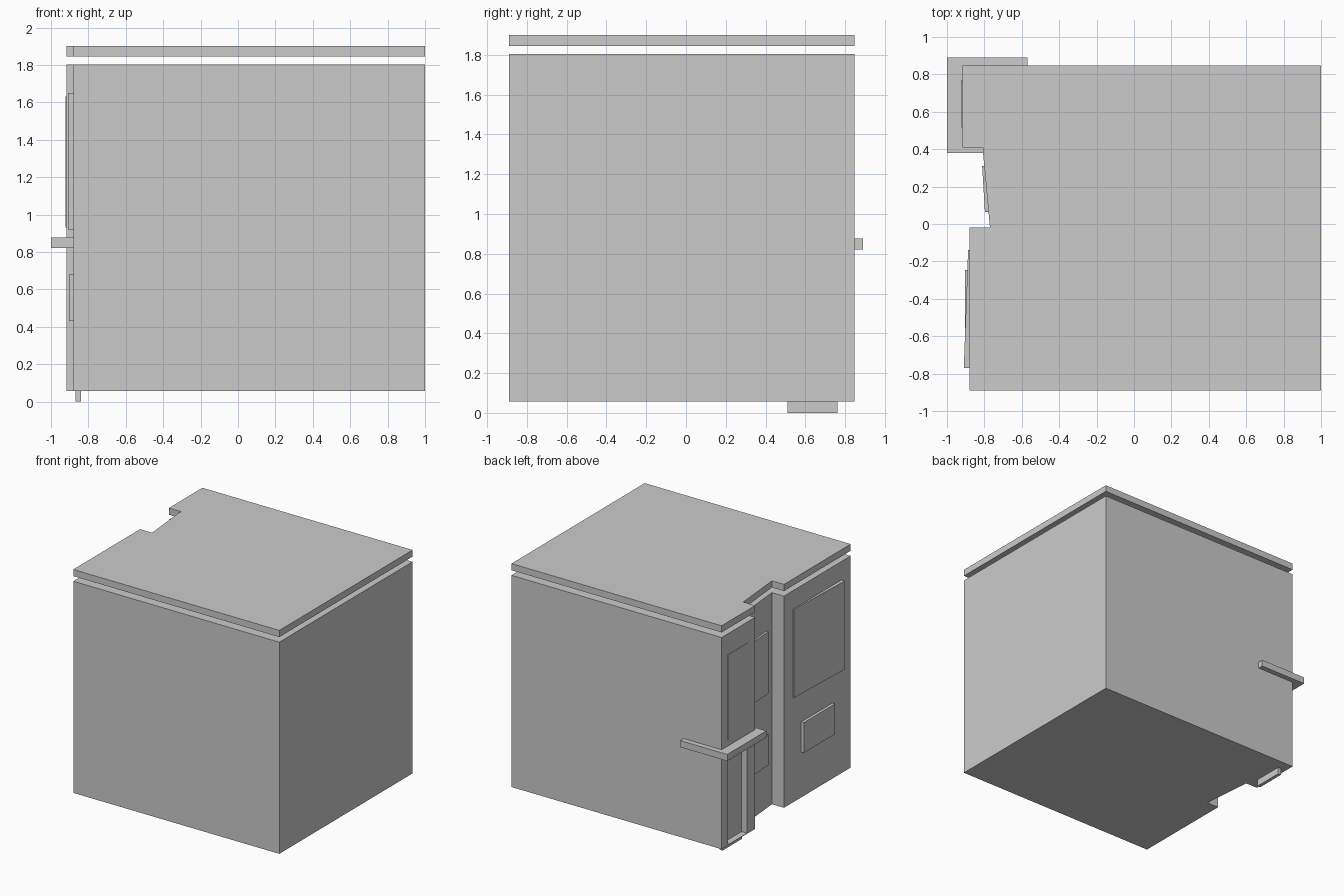
import bpy, bmesh
from mathutils import Vector

if "Cube" in bpy.data.objects:
    bpy.data.objects.remove(bpy.data.objects["Cube"])


def prism(name, outline, z0, z1):
    """Extrude a plan outline (counter-clockwise) between two heights."""
    bm = bmesh.new()
    face = bm.faces.new([bm.verts.new((x, y, z0)) for x, y in outline])
    ext = bmesh.ops.extrude_face_region(bm, geom=[face])
    top = [v for v in ext["geom"] if isinstance(v, bmesh.types.BMVert)]
    bmesh.ops.translate(bm, verts=top, vec=Vector((0, 0, z1 - z0)))
    bmesh.ops.recalc_face_normals(bm, faces=bm.faces)
    mesh = bpy.data.meshes.new(name)
    bm.to_mesh(mesh)
    bm.free()
    ob = bpy.data.objects.new(name, mesh)
    bpy.context.collection.objects.link(ob)
    return ob


def box(name, x0, x1, y0, y1, z0, z1):
    return prism(name, [(x0, y0), (x1, y0), (x1, y1), (x0, y1)], z0, z1)


# Plan of the building, with the angled bay on its left side
plan = [(-0.88, -0.89), (1.0, -0.89), (1.0, 0.847), (-0.918, 0.847),
        (-0.918, 0.41), (-0.807, 0.41), (-0.807, 0.38), (-0.77, -0.02), (-0.88, -0.02)]

# Walls and the floating roof slab
walls = prism("walls", plan, 0.057, 1.803)
prism("roof_slab", plan, 1.845, 1.90)

# Doorway recess cut into the walls under the canopy
cutter = box("doorway_cutter", -1.0, -0.855, 0.515, 0.765, 0.062, 0.84)
cut = walls.modifiers.new("doorway", "BOOLEAN")
cut.object = cutter
cut.solver = "EXACT"
bpy.context.view_layer.objects.active = walls
bpy.ops.object.modifier_apply(modifier=cut.name)
bpy.data.objects.remove(cutter)

# Door leaf reaching down to the ground, and the corner canopy
box("door", -0.868, -0.84, 0.51, 0.762, 0.0, 0.84)
box("canopy", -1.0, -0.57, 0.38, 0.89, 0.822, 0.877)

# Large window, turned slightly out of the wall
prism("large_window", [(-0.91, -0.77), (-0.87, -0.77), (-0.87, -0.14), (-0.887, -0.14)], 0.92, 1.65)
# Small lower window
box("small_window", -0.904, -0.87, -0.65, -0.245, 0.43, 0.68)
# Window above the canopy, almost flush
box("entrance_window", -0.921, -0.90, 0.515, 0.77, 0.93, 1.63)

# Windows on the angled bay
bay = [(-0.797, 0.065), (-0.773, 0.065), (-0.795, 0.31), (-0.812, 0.31)]
for name, z0, z1 in [("bay_window_lower", 0.42, 0.67), ("bay_window_upper", 1.01, 1.52)]:
    prism(name, bay, z0, z1)
